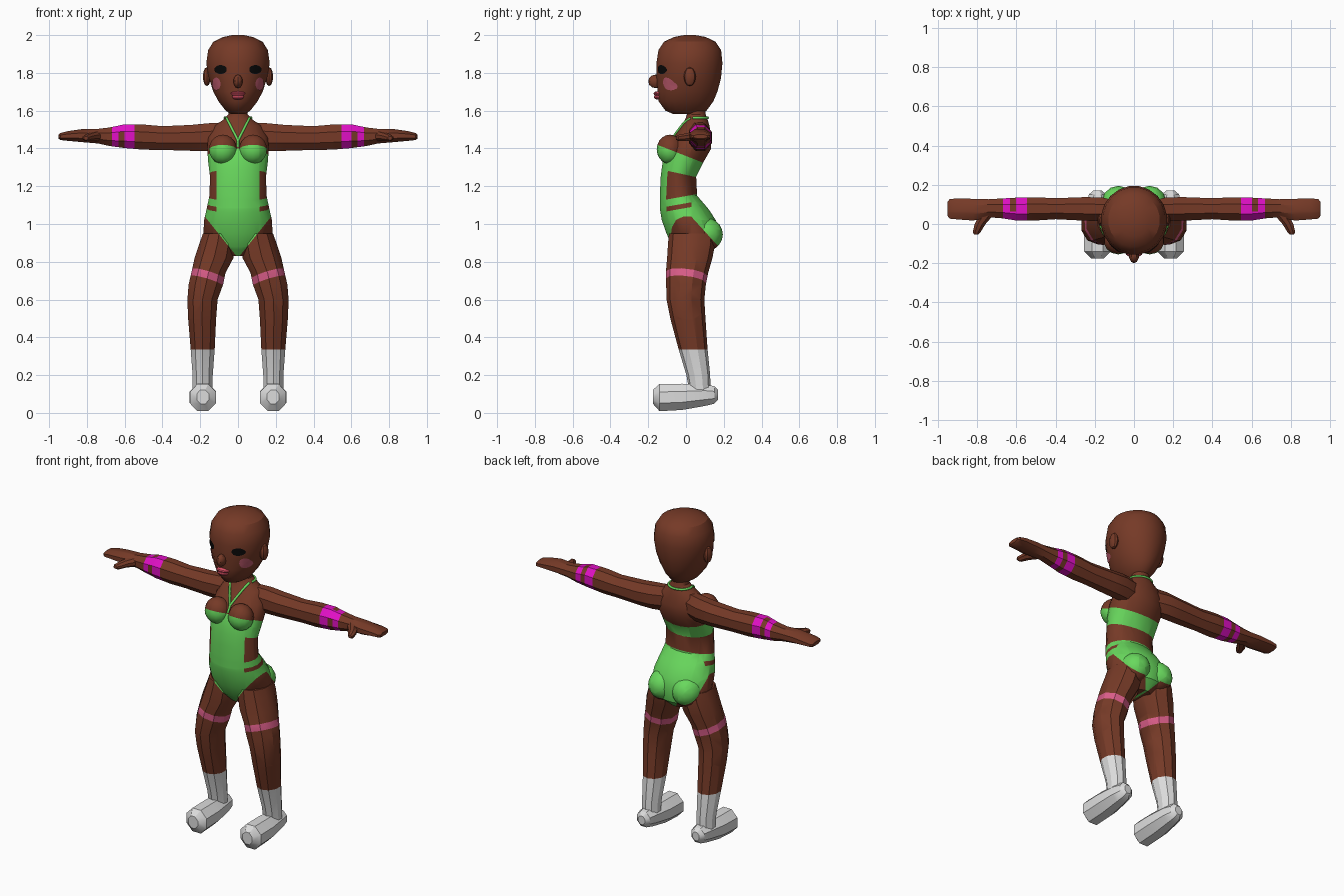
import bpy, bmesh, math
from mathutils import Vector, Matrix
from mathutils.bvhtree import BVHTree

if "Cube" in bpy.data.objects:
    bpy.data.objects.remove(bpy.data.objects["Cube"])

made = []
SKIN, GREEN, MAGENTA, PINK, WHITE, LIP, BLACK, BLUSH = range(8)
PALETTE = [("brown skin", (0.18, 0.042, 0.02)), ("green suit", (0.14, 0.69, 0.11)),
           ("magenta band", (0.75, 0.005, 0.56)), ("pink garter", (0.70, 0.11, 0.25)),
           ("white sock", (0.72, 0.72, 0.72)), ("rose lips", (0.72, 0.08, 0.13)),
           ("black eye", (0.003, 0.003, 0.003)), ("cheek blush", (0.5, 0.1, 0.15))]
mats = []
for label, rgb in PALETTE:
    m = bpy.data.materials.new(label)
    m.use_nodes = True
    m.diffuse_color = (*rgb, 1)
    bsdf = m.node_tree.nodes["Principled BSDF"]
    bsdf.inputs["Base Color"].default_value = (*rgb, 1)
    bsdf.inputs["Roughness"].default_value = 0.8
    mats.append(m)


def loft(rings, n, axis):
    """Skin elliptical rings (centre, radius a, radius b) set across an axis."""
    bm = bmesh.new()
    rows = []
    for c, a, b in rings:
        row = []
        for i in range(n):
            t = 2 * math.pi * (i + 0.5) / n
            u, v = a * math.cos(t), b * math.sin(t)
            off = {"x": (0, u, v), "y": (u, 0, v), "z": (u, v, 0)}[axis]
            row.append(bm.verts.new(Vector(c) + Vector(off)))
        rows.append(row)
    for r, s in zip(rows, rows[1:]):
        for i in range(n):
            j = (i + 1) % n
            bm.faces.new((r[i], r[j], s[j], s[i]))
    bm.faces.new(rows[0])
    bm.faces.new(rows[-1])
    bmesh.ops.recalc_face_normals(bm, faces=bm.faces)
    return bm


def ball(c, r, n=14):
    bm = bmesh.new()
    bmesh.ops.create_uvsphere(bm, u_segments=n, v_segments=n - 4, radius=1,
                              matrix=Matrix.Translation(c) @ Matrix.Diagonal((*r, 1)))
    return bm


def cut(bm, planes):
    for nx, ny, nz, d in planes:
        no = Vector((nx, ny, nz))
        bmesh.ops.bisect_plane(bm, geom=bm.verts[:] + bm.edges[:] + bm.faces[:],
                               plane_co=no * d / no.length_squared, plane_no=no, dist=1e-5)


def finish(name, bm, paint, pair=False):
    """Colour the faces by a rule or one index, then make one or two objects."""
    bm.normal_update()
    for f in bm.faces:
        f.material_index = paint(f.calc_center_median(), f.normal) if callable(paint) else paint
    for side in (("left_", "right_") if pair else ("",)):
        if side == "right_":
            bmesh.ops.scale(bm, vec=(-1, 1, 1), verts=bm.verts)
            bmesh.ops.reverse_faces(bm, faces=bm.faces)
        me = bpy.data.meshes.new(side + name)
        bm.to_mesh(me)
        for m in mats:
            me.materials.append(m)
        ob = bpy.data.objects.new(side + name, me)
        bpy.context.collection.objects.link(ob)
        made.append(ob)


# Swimsuit rule, shared by every part the suit covers
SUIT_CUTS = [(0, 0.39, 1, 1.36), (0, 0.22, 1, 1.26), (0, -0.18, 1, 1.148),
             (0, -0.18, 1, 1.11), (0, -0.18, 1, 1.085), (0, 1.1, 1, 1.07),
             (-1.25, 0, 1, 0.82), (1.25, 0, 1, 0.82), (1, 0, 0, 0.115),
             (1, 0, 0, -0.115), (0, 1, 0, 0.03), (0, 1, 0, -0.06)]


def suit(p, n):
    x, y, z = abs(p.x), p.y, p.z
    t = z - 0.18 * y
    panel = y < -0.06 and x < 0.115
    if z + 0.39 * y > 1.36:
        on = False
    elif z + 0.22 * y > 1.26:
        on = True
    elif t > 1.148:
        on = panel
    elif 1.085 < t < 1.11:
        on = panel or y > 0.03
    else:
        on = z > 0.82 + 1.25 * x or z > 1.07 - 1.1 * y
    return GREEN if on else SKIN


# Torso and neck: height, depth centre, half width, half depth
profile = [(0.83, 0.04, 0.06, 0.07), (0.88, 0.045, 0.14, 0.12), (0.95, 0.035, 0.185, 0.14),
           (1.02, 0.015, 0.182, 0.145), (1.08, -0.01, 0.168, 0.13), (1.15, -0.04, 0.153, 0.1),
           (1.25, -0.04, 0.15, 0.095), (1.33, -0.015, 0.16, 0.11), (1.4, 0.015, 0.165, 0.12),
           (1.46, 0.035, 0.16, 0.1), (1.52, 0.05, 0.125, 0.075), (1.555, 0.055, 0.075, 0.06),
           (1.58, 0.055, 0.052, 0.05), (1.65, 0.05, 0.05, 0.05)]
torso = loft([((0, y, z), a, b) for z, y, a, b in profile], 20, "z")
torso_tree = BVHTree.FromBMesh(torso)
cut(torso, SUIT_CUTS)
finish("torso", torso, suit)
for name, c, r in (("breast", (0.08, -0.085, 1.395), (0.075, 0.07, 0.078)),
                   ("buttock", (0.08, 0.1, 0.945), (0.088, 0.095, 0.09))):
    bm = ball(c, r)
    cut(bm, SUIT_CUTS)
    finish(name, bm, suit, True)

# Legs with garter and sock
leg_rings = [(0.95, 0.1, 0.03, 0.09, 0.12), (0.9, 0.108, 0.03, 0.1, 0.125),
             (0.82, 0.127, 0.02, 0.108, 0.12), (0.74, 0.157, 0.005, 0.095, 0.112),
             (0.68, 0.17, 0, 0.096, 0.105), (0.6, 0.188, -0.003, 0.084, 0.1),
             (0.5, 0.19, 0.01, 0.078, 0.093), (0.34, 0.187, 0.037, 0.067, 0.077),
             (0.2, 0.187, 0.065, 0.056, 0.063), (0.1, 0.187, 0.075, 0.055, 0.055)]
leg = loft([((x, y, z), a, b) for z, x, y, a, b in leg_rings], 10, "z")
cut(leg, SUIT_CUTS + [(0, 0, 1, 0.335), (-0.3, 0.13, 1, 0.649), (-0.3, 0.13, 1, 0.69)])


def leg_paint(p, n):
    if p.z < 0.335:
        return WHITE
    if 0.649 < p.z - 0.3 * p.x + 0.13 * p.y < 0.69:
        return PINK
    return suit(p, n)


finish("leg", leg, leg_paint, True)
foot_rings = [(-0.175, 0.085, 0.035, 0.04), (-0.14, 0.081, 0.075, 0.078),
              (-0.02, 0.085, 0.076, 0.075), (0.1, 0.094, 0.062, 0.062),
              (0.15, 0.095, 0.048, 0.05), (0.17, 0.095, 0.025, 0.028)]
finish("foot", loft([((0.186, y, z), a, b) for y, z, a, b in foot_rings], 8, "y"), WHITE, True)

# Arms with wrist bands
arm_rings = [(0.05, 0.06, 1.465, 0.05, 0.08), (0.16, 0.075, 1.46, 0.065, 0.079),
             (0.25, 0.077, 1.456, 0.065, 0.074), (0.4, 0.078, 1.455, 0.058, 0.068),
             (0.5, 0.077, 1.46, 0.064, 0.072), (0.6, 0.076, 1.465, 0.063, 0.068),
             (0.68, 0.08, 1.462, 0.054, 0.053), (0.74, 0.08, 1.465, 0.05, 0.042),
             (0.82, 0.073, 1.468, 0.06, 0.038), (0.9, 0.077, 1.466, 0.058, 0.028),
             (0.94, 0.077, 1.463, 0.054, 0.02), (0.95, 0.077, 1.463, 0.04, 0.012)]
arm = loft([((x, y, z), a, b) for x, y, z, a, b in arm_rings], 8, "x")
cut(arm, [(1, 0, 0, d) for d in (0.547, 0.602, 0.632, 0.668)] + [(0, 1, 0, 0.065)])


def arm_paint(p, n):
    ring = 0.547 < p.x < 0.602 or 0.632 < p.x < 0.668
    bridge = 0.6 < p.x < 0.635 and p.y < 0.065 and n.z > 0.3
    return MAGENTA if ring or bridge else SKIN


finish("arm", arm, arm_paint, True)
thumb = [((0.75, 0.05, 1.465), 0.04, 0.028), ((0.785, 0, 1.46), 0.03, 0.022),
         ((0.802, -0.04, 1.455), 0.022, 0.018), ((0.805, -0.053, 1.455), 0.012, 0.01)]
finish("thumb", loft(thumb, 8, "y"), SKIN, True)

# Head
skull = [(1.583, 0, 0.04, 0.07), (1.6, 0, 0.066, 0.11), (1.65, 0, 0.105, 0.147),
         (1.7, 0.008, 0.132, 0.16), (1.77, 0.015, 0.155, 0.172), (1.85, 0.018, 0.17, 0.177),
         (1.92, 0.02, 0.16, 0.168), (1.965, 0.02, 0.132, 0.138), (1.99, 0.02, 0.08, 0.085),
         (2, 0.02, 0.03, 0.03)]
head = loft([((0, y, z), a, b) for z, y, a, b in skull], 20, "z")
head_tree = BVHTree.FromBMesh(head)
finish("head", head, SKIN)
finish("nose", ball((0, -0.16, 1.755), (0.026, 0.04, 0.036), 10), SKIN)
finish("upper_lip", ball((0, -0.15, 1.69), (0.042, 0.022, 0.013), 10), LIP)
finish("lower_lip", ball((0, -0.148, 1.672), (0.034, 0.022, 0.014), 10), LIP)
finish("ear", ball((0.165, 0.02, 1.78), (0.022, 0.032, 0.05), 10), SKIN, True)


def on_front(tree, x, z, lift):
    hit, normal, _, _ = tree.ray_cast(Vector((x, -1, z)), Vector((0, 1, 0)))
    return hit + normal * lift


def decal(name, x, z, rx, rz, mat):
    """Thin disc that follows the face."""
    bm = bmesh.new()
    mid = bm.verts.new(on_front(head_tree, x, z, 0.004))
    rows = []
    for k in (0.5, 1):
        rows.append([bm.verts.new(on_front(head_tree, x + k * rx * math.cos(i * math.pi / 8),
                                           z + k * rz * math.sin(i * math.pi / 8), 0.004))
                     for i in range(16)])
    for i in range(16):
        j = (i + 1) % 16
        bm.faces.new((mid, rows[0][i], rows[0][j]))
        bm.faces.new((rows[0][i], rows[1][i], rows[1][j], rows[0][j]))
    finish(name, bm, mat, True)


decal("eye", 0.09, 1.818, 0.032, 0.024, BLACK)
decal("cheek", 0.112, 1.742, 0.022, 0.034, BLUSH)


# Halter straps and neck loop
def ribbon(name, pts, closed=False):
    cu = bpy.data.curves.new(name, "CURVE")
    cu.dimensions = "3D"
    cu.bevel_depth, cu.bevel_resolution = 0.007, 1
    sp = cu.splines.new("POLY")
    sp.points.add(len(pts) - 1)
    for q, p in zip(sp.points, pts):
        q.co = (*p, 1)
    sp.use_cyclic_u = closed
    cu.materials.append(mats[GREEN])
    bpy.context.collection.objects.link(bpy.data.objects.new(name, cu))


for side, s in (("left", 1), ("right", -1)):
    ribbon(side + "_halter_strap",
           [on_front(torso_tree, s * 0.06 * (1 - k / 6), 1.56 - 0.12 * k / 6, 0.002)
            for k in range(7)])
ribbon("centre_strap", [on_front(torso_tree, 0, 1.44 - 0.012 * k, 0.002) for k in range(4)])
ribbon("neck_loop", [(0.07 * math.cos(i * math.pi / 10), 0.055 + 0.06 * math.sin(i * math.pi / 10), 1.562)
                     for i in range(-1, 12)])

# Soft shading that keeps strong edges
bpy.ops.object.select_all(action="DESELECT")
for ob in made:
    ob.select_set(True)
bpy.context.view_layer.objects.active = made[0]
bpy.ops.object.shade_smooth_by_angle(angle=math.radians(32))
